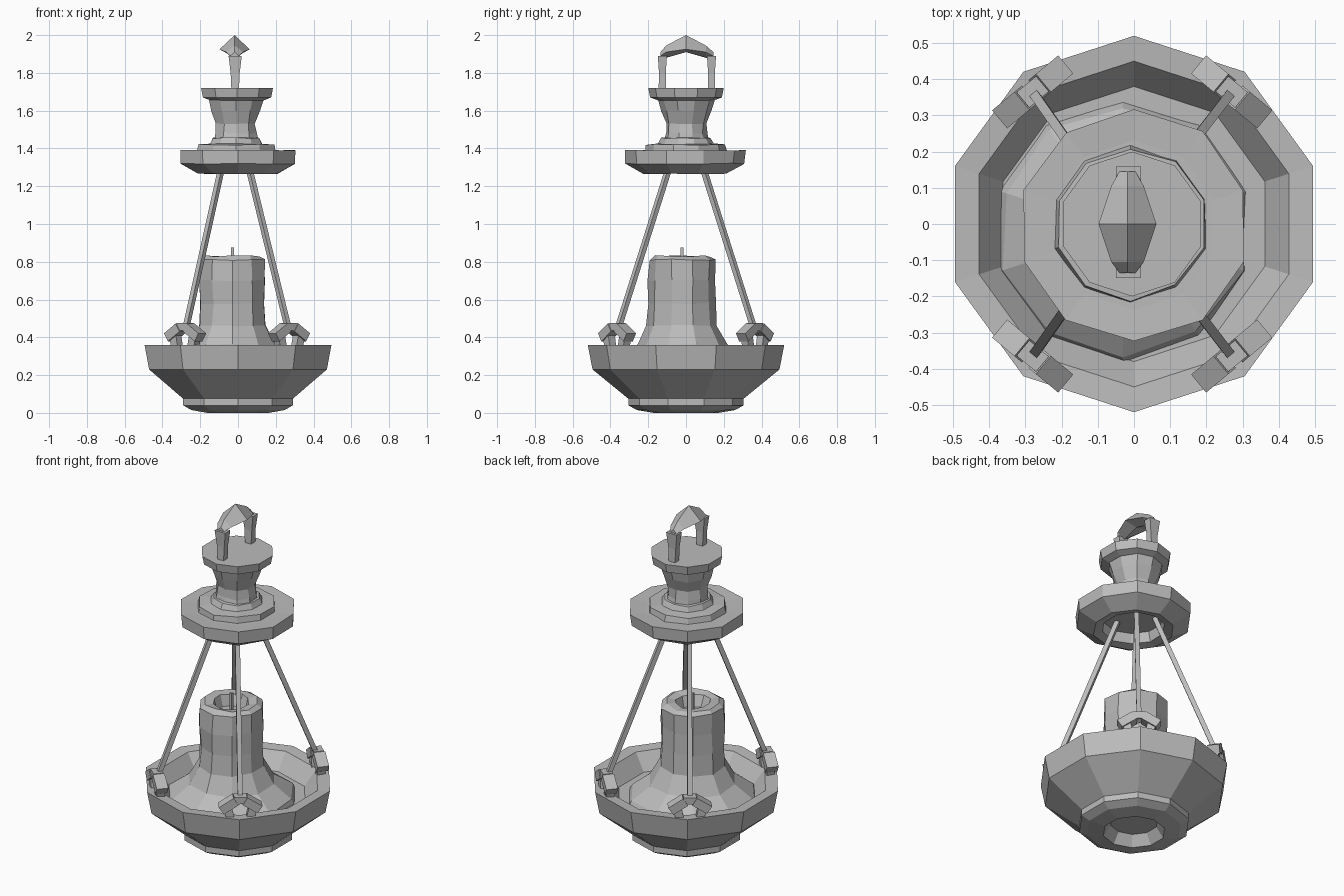
import bpy, bmesh, math, random
from mathutils import Vector

cube = bpy.data.objects.get("Cube")
if cube:
    bpy.data.objects.remove(cube, do_unlink=True)

random.seed(4)
metal = bpy.data.materials.new("plain grey")
metal.use_nodes = True
GREY = (0.5, 0.5, 0.5, 1)
metal.diffuse_color = GREY
metal.node_tree.nodes["Principled BSDF"].inputs["Base Color"].default_value = GREY


def finish(bm, name):
    bmesh.ops.recalc_face_normals(bm, faces=bm.faces)
    mesh = bpy.data.meshes.new(name)
    bm.to_mesh(mesh)
    bm.free()
    mesh.materials.append(metal)
    obj = bpy.data.objects.new(name, mesh)
    bpy.context.collection.objects.link(obj)
    return obj


def skin(bm, rings):
    """Join rings of vertices into a closed tube with capped ends."""
    n = len(rings[0])
    for a, b in zip(rings, rings[1:]):
        for i in range(n):
            j = (i + 1) % n
            bm.faces.new((a[i], a[j], b[j], b[i]))
    bm.faces.new(rings[0])
    bm.faces.new(rings[-1])


def lathe(name, profile, cx=0, cy=0, sides=10, rough=0):
    """Turned part with faceted sides; rough gives a hand-cut wobble."""
    bm = bmesh.new()
    rings = []
    for r, z in profile:
        ring = []
        for i in range(sides):
            a = math.pi / 2 + math.tau * i / sides
            rr = r + random.uniform(-rough, rough)
            zz = z + random.uniform(-rough, rough) * 0.7
            ring.append(bm.verts.new((cx + rr * math.cos(a), cy + rr * math.sin(a), zz)))
        rings.append(ring)
    skin(bm, rings)
    return finish(bm, name)


def bar(name, start, end, width, depth, side):
    """Rectangular bar between two points, width measured along side."""
    start, end = Vector(start), Vector(end)
    axis = (end - start).normalized()
    u = Vector(side)
    u = (u - axis * u.dot(axis)).normalized()
    v = axis.cross(u)
    bm = bmesh.new()
    corners = [(1, 1), (-1, 1), (-1, -1), (1, -1)]
    skin(bm, [[bm.verts.new(p + u * (s * width / 2) + v * (t * depth / 2))
               for s, t in corners] for p in (start, end)])
    return finish(bm, name)


# Bowl with a recessed foot and a sloping inner wall
lathe("bowl", [(0.13, 0.06), (0.17, 0.0), (0.26, 0.015), (0.305, 0.04),
               (0.305, 0.075), (0.495, 0.23), (0.52, 0.36), (0.45, 0.355),
               (0.38, 0.26)])

# Candle flaring into melted wax, with a hollow top and a wick
lathe("candle", [(0.36, 0.25), (0.345, 0.285), (0.24, 0.36), (0.185, 0.46),
                 (0.175, 0.58), (0.178, 0.70), (0.175, 0.81), (0.15, 0.83),
                 (0.10, 0.825), (0.075, 0.76)], -0.03, -0.02, rough=0.007)
bar("wick", (-0.03, -0.02, 0.75), (-0.03, -0.02, 0.875), 0.016, 0.016, (1, 0, 0))

# Canopy, stepped collar and flared neck
lathe("canopy", [(0.16, 1.33), (0.17, 1.275), (0.22, 1.265), (0.315, 1.32),
                 (0.32, 1.39), (0.235, 1.385)], 0, -0.005, rough=0.004)
lathe("collar", [(0.22, 1.37), (0.21, 1.42), (0.145, 1.425), (0.13, 1.455),
                 (0.10, 1.46)], -0.01, 0, rough=0.004)
lathe("neck", [(0.12, 1.44), (0.11, 1.48), (0.108, 1.53), (0.132, 1.60),
               (0.155, 1.665)], -0.01, 0, rough=0.006)
lathe("neck_rim", [(0.15, 1.655), (0.19, 1.67), (0.2, 1.72)], -0.005, 0)

# Carrying handle: faceted grip on two tapering posts
bm = bmesh.new()
grip = []
for y, half, top, mid, low in ((-0.135, 0.022, 1.91, 1.89, 1.865),
                               (-0.105, 0.045, 1.945, 1.91, 1.88),
                               (0, 0.08, 2.0, 1.925, 1.91),
                               (0.105, 0.045, 1.945, 1.91, 1.88),
                               (0.145, 0.022, 1.91, 1.89, 1.865)):
    grip.append([bm.verts.new((-0.018 + x, y, z)) for x, z in
                 ((0, top), (half, mid), (0, low), (-half, mid))])
skin(bm, grip)
finish(bm, "handle_grip")
for end, y in (("front", -0.125), ("back", 0.135)):
    bm = bmesh.new()
    skin(bm, [[bm.verts.new((-0.015 + s * w, y + t * d, z))
               for s, t in ((1, 1), (-1, 1), (-1, -1), (1, -1))]
              for w, d, z in ((0.02, 0.02, 1.71), (0.024, 0.018, 1.80),
                              (0.035, 0.024, 1.89))])
    finish(bm, end + "_handle_post")

# Four slanting rods with chevron clips on the bowl rim
for end, sy in (("front", -1), ("back", 1)):
    for side, sx in (("right", -1), ("left", 1)):
        name = end + "_" + side
        foot = Vector((sx * 0.275 - 0.005, sy * 0.365, 0.43))
        radial = Vector((sx * 0.64, sy * 0.77, 0))
        along = Vector((-radial.y, radial.x, 0))
        bar(name + "_rod", foot, (sx * 0.065 - 0.015, sy * 0.08, 1.33),
            0.026, 0.026, along)
        bar(name + "_clip_peak", foot + along * -0.035 + Vector((0, 0, 0.025)),
            foot + along * 0.035 + Vector((0, 0, 0.025)), 0.055, 0.04, radial)
        for tag, s in (("a", -1), ("b", 1)):
            bar(name + "_clip_arm_" + tag,
                foot + along * (s * 0.025) + Vector((0, 0, 0.022)),
                foot + along * (s * 0.105) + Vector((0, 0, -0.03)),
                0.065, 0.05, radial)
            bar(name + "_clip_foot_" + tag,
                foot + along * (s * 0.07) + Vector((0, 0, -0.01)),
                foot + along * (s * 0.055) + Vector((0, 0, -0.085)),
                0.045, 0.045, radial)
